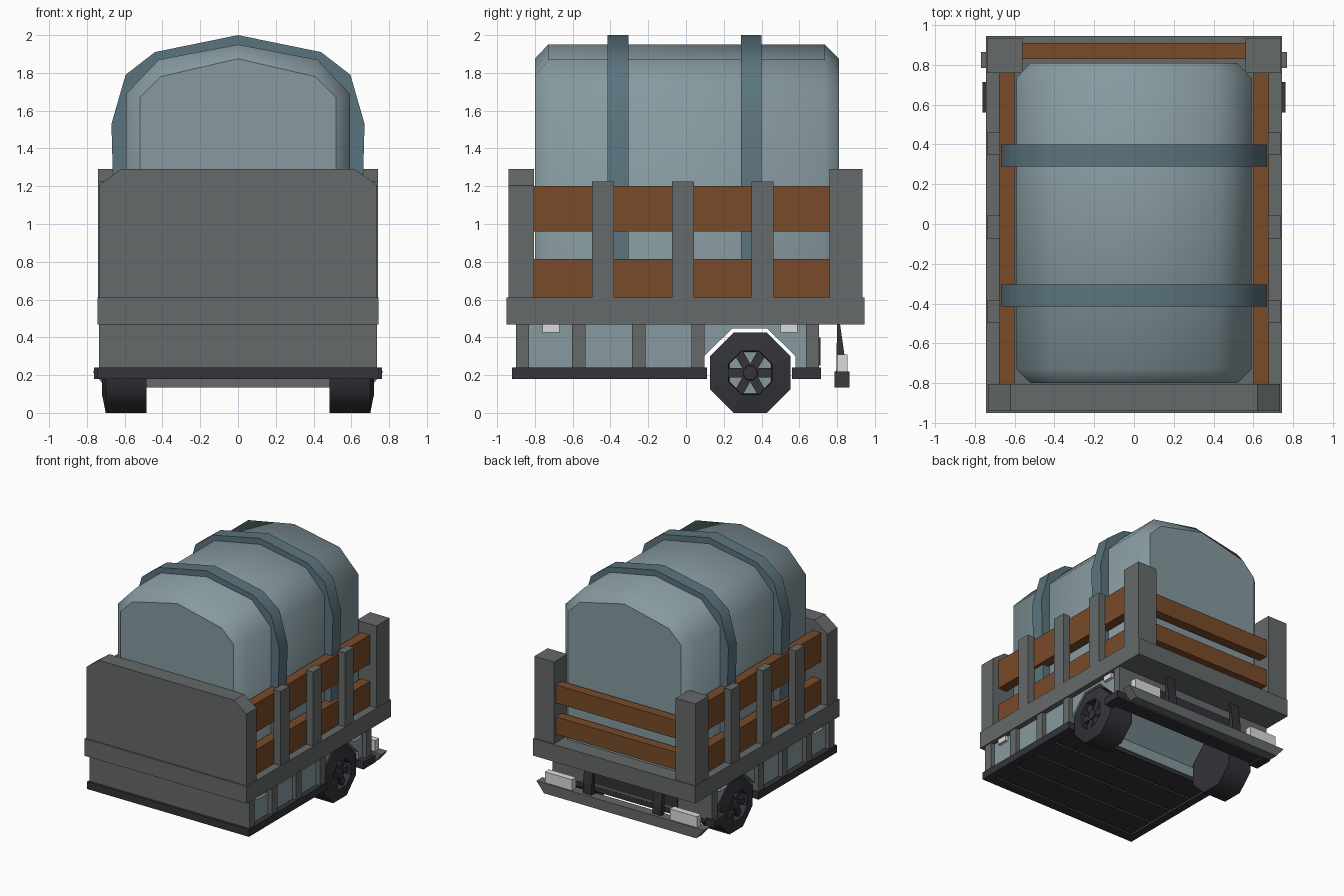
import bpy, bmesh, math
from mathutils import Matrix

if "Cube" in bpy.data.objects:
    bpy.data.objects.remove(bpy.data.objects["Cube"])


def material(name, rgb):
    m = bpy.data.materials.new(name)
    m.diffuse_color = (*rgb, 1)
    m.use_nodes = True
    m.node_tree.nodes["Principled BSDF"].inputs["Base Color"].default_value = m.diffuse_color
    return m


GREY = material("grey metal", (0.133, 0.142, 0.142))
CANVAS = material("pale blue canvas", (0.240, 0.322, 0.352))
STRAP = material("dark blue strap", (0.105, 0.175, 0.210))
WOOD = material("brown wood", (0.190, 0.070, 0.022))
DARK = material("dark rubber", (0.034, 0.033, 0.041))
LIGHT = material("white lamp", (0.72, 0.71, 0.72))


def finish(name, bm, *mats):
    bmesh.ops.recalc_face_normals(bm, faces=bm.faces[:])
    me = bpy.data.meshes.new(name)
    bm.to_mesh(me)
    bm.free()
    for m in mats:
        me.materials.append(m)
    ob = bpy.data.objects.new(name, me)
    bpy.context.collection.objects.link(ob)
    return ob


def box(name, x, y, z, mat):
    bm = bmesh.new()
    bmesh.ops.create_cube(bm, size=1)
    for v in bm.verts:
        for i, (a, b) in enumerate((x, y, z)):
            v.co[i] = a if v.co[i] < 0 else b
    return finish(name, bm, mat)


def pair(name, x, y, z, mat):
    box(name + "_right", x, y, z, mat)
    box(name + "_left", (-x[1], -x[0]), y, z, mat)


def loft(name, sections, mat):
    """Closed solid through matching rings of points."""
    bm = bmesh.new()
    rings = [[bm.verts.new(p) for p in s] for s in sections]
    n = len(rings[0])
    for a, b in zip(rings, rings[1:]):
        for i in range(n):
            j = (i + 1) % n
            bm.faces.new((a[i], a[j], b[j], b[i])).smooth = False
    bm.faces.new(rings[0])
    bm.faces.new(rings[-1])
    return finish(name, bm, mat)


def mirrored(half):
    """Right half profile ending on the centre line -> full profile."""
    return half + [(-x, z) for x, z in reversed(half[:-1])]


def along_y(profile, y):
    return [(x, y, z) for x, z in profile]


def along_x(profile, x):
    return [(x, y, z) for y, z in profile]


# Bed slab and front bulkhead
box("bed_rim", (-0.745, 0.745), (-0.95, 0.945), (0.467, 0.61), GREY)
board = [(-0.735, 0.6), (0.735, 0.6), (0.735, 1.205), (0.62, 1.29), (-0.62, 1.29), (-0.735, 1.205)]
loft("front_board", [along_y(board, -0.94), along_y(board, -0.805)], GREY)
box("front_skirt", (-0.735, 0.735), (-0.90, -0.83), (0.23, 0.48), GREY)

# Rear corner posts, stakes and planks
pair("rear_post", (0.56, 0.74), (0.76, 0.935), (0.6, 1.29), GREY)
for i, y in enumerate((-0.44, -0.015, 0.405)):
    pair(f"side_stake_{i}", (0.675, 0.74), (y - 0.058, y + 0.058), (0.6, 1.225), GREY)
for n, z in (("lower", (0.6, 0.815)), ("upper", (0.96, 1.20))):
    pair(f"{n}_side_plank", (0.60, 0.68), (-0.82, 0.77), z, WOOD)
for n, z in (("lower", (0.68, 0.825)), ("upper", (0.94, 1.09))):
    box(f"{n}_rear_plank", (-0.57, 0.57), (0.83, 0.91), z, WOOD)

# Canvas cargo cover with bevelled ends
outer = mirrored([(0.592, 0.6), (0.592, 1.69), (0.42, 1.87), (0, 1.95)])
inner = mirrored([(0.52, 0.6), (0.52, 1.67), (0.41, 1.78), (0, 1.875)])
cover = loft("cargo_cover", [along_y(inner, -0.80), along_y(outer, -0.73),
                             along_y(outer, 0.735), along_y(inner, 0.81)], CANVAS)
for p in cover.data.polygons:
    p.use_smooth = abs(p.normal.y) < 0.9 and p.normal.z > -0.9

# Straps over the cover: arch bands
band_out = mirrored([(0.645, 0.6), (0.67, 1.53), (0.595, 1.79), (0.44, 1.91), (0, 2.0)])
band_in = [(x * 0.86, z - 0.07 if z > 1 else z) for x, z in reversed(band_out)]
for n, y0, y1 in (("front", -0.415, -0.305), ("rear", 0.29, 0.40)):
    band = band_out + band_in
    strap = loft(f"{n}_strap", [along_y(band, y0), along_y(band, y1)], STRAP)
    for p in strap.data.polygons:
        p.use_smooth = abs(p.normal.y) < 0.5 and abs(p.normal.z) < 0.99

# Lower body with wheel arch running right through
body = [(-0.89, 0.215), (0.095, 0.215), (0.095, 0.30), (0.245, 0.447), (0.43, 0.447),
        (0.58, 0.30), (0.58, 0.215), (0.70, 0.215), (0.70, 0.475), (-0.89, 0.475)]
loft("lower_body", [along_x(body, -0.70), along_x(body, 0.70)], CANVAS)
for i, y in enumerate((-0.865, -0.568, -0.25, 0.063, 0.67)):
    pair(f"lower_post_{i}", (0.66, 0.735), (y - 0.035, y + 0.035), (0.22, 0.475), GREY)
for i, y in enumerate((-0.715, 0.545)):
    pair(f"side_marker_{i}", (0.69, 0.725), (y - 0.045, y + 0.045), (0.425, 0.475), LIGHT)

# Dark sills with slatted underside
pair("front_sill", (0.68, 0.745), (-0.92, 0.11), (0.18, 0.24), DARK)
pair("rear_sill", (0.68, 0.763), (0.56, 0.715), (0.18, 0.24), DARK)
box("front_lip", (-0.745, 0.745), (-0.92, -0.84), (0.18, 0.24), DARK)
box("rear_cross_slat", (-0.67, 0.67), (0.585, 0.705), (0.185, 0.23), DARK)
for i in range(4):
    y = -0.825 + i * 0.234
    box(f"under_slat_{i}", (-0.665, 0.665), (y, y + 0.212), (0.185, 0.22), DARK)

# Rear wall, bumper, struts, crossbar and lamps
box("rear_wall", (-0.73, 0.73), (0.66, 0.704), (0.22, 0.475), GREY)
box("rear_crossbar", (-0.42, 0.42), (0.68, 0.712), (0.25, 0.40), DARK)
bumper = [(-0.77, 0.22), (-0.70, 0.135), (0.70, 0.135), (0.77, 0.22)]
loft("rear_bumper", [along_y(bumper, 0.785), along_y(bumper, 0.865)], GREY)
strut = [(0.80, 0.475), (0.815, 0.475), (0.84, 0.30), (0.84, 0.20), (0.795, 0.20)]
for n, x in (("right", 0.32), ("left", -0.32)):
    loft(f"bumper_strut_{n}", [along_x(strut, x - 0.04), along_x(strut, x + 0.04)], DARK)
pair("tail_lamp", (0.45, 0.70), (0.80, 0.855), (0.215, 0.31), LIGHT)

# Eight-sided wheels: revolved tyre with recessed disc, spokes and hub
WY, WZ = 0.34, 0.2125
tyre = [(0.485, 0.23), (0.70, 0.23), (0.72, 0.125), (0.65, 0.12)]


def ring(x, r, n=8):
    return [(x, WY + r * math.cos(math.tau * (k + 0.5) / n),
             WZ + r * math.sin(math.tau * (k + 0.5) / n)) for k in range(n)]


def sided(s, pts):
    return [(s * x, y, z) for x, y, z in pts]


for n, s in (("right", 1), ("left", -1)):
    t = loft(f"tyre_{n}", [sided(s, ring(x, r)) for x, r in tyre], DARK)
    t.data.materials.append(CANVAS)
    for p in t.data.polygons:
        if len(p.vertices) == 8 and s * p.center.x > 0.6:
            p.material_index = 1
        d = math.hypot(p.center.y - WY, p.center.z - WZ)
        p.use_smooth = d > 0.205 and abs(p.normal.x) < 0.4
    loft(f"hub_{n}", [sided(s, ring(0.64, 0.045)), sided(s, ring(0.71, 0.04))], DARK)
    for k in range(6):
        bm = bmesh.new()
        bmesh.ops.create_cube(bm, size=1)
        bm.transform(Matrix.Translation((s * 0.67, WY, WZ))
                     @ Matrix.Rotation(math.radians(60 * k), 4, 'X')
                     @ Matrix.Translation((0, 0.07, 0))
                     @ Matrix.Diagonal((0.05, 0.11, 0.048, 1)))
        finish(f"spoke_{n}_{k}", bm, DARK)
